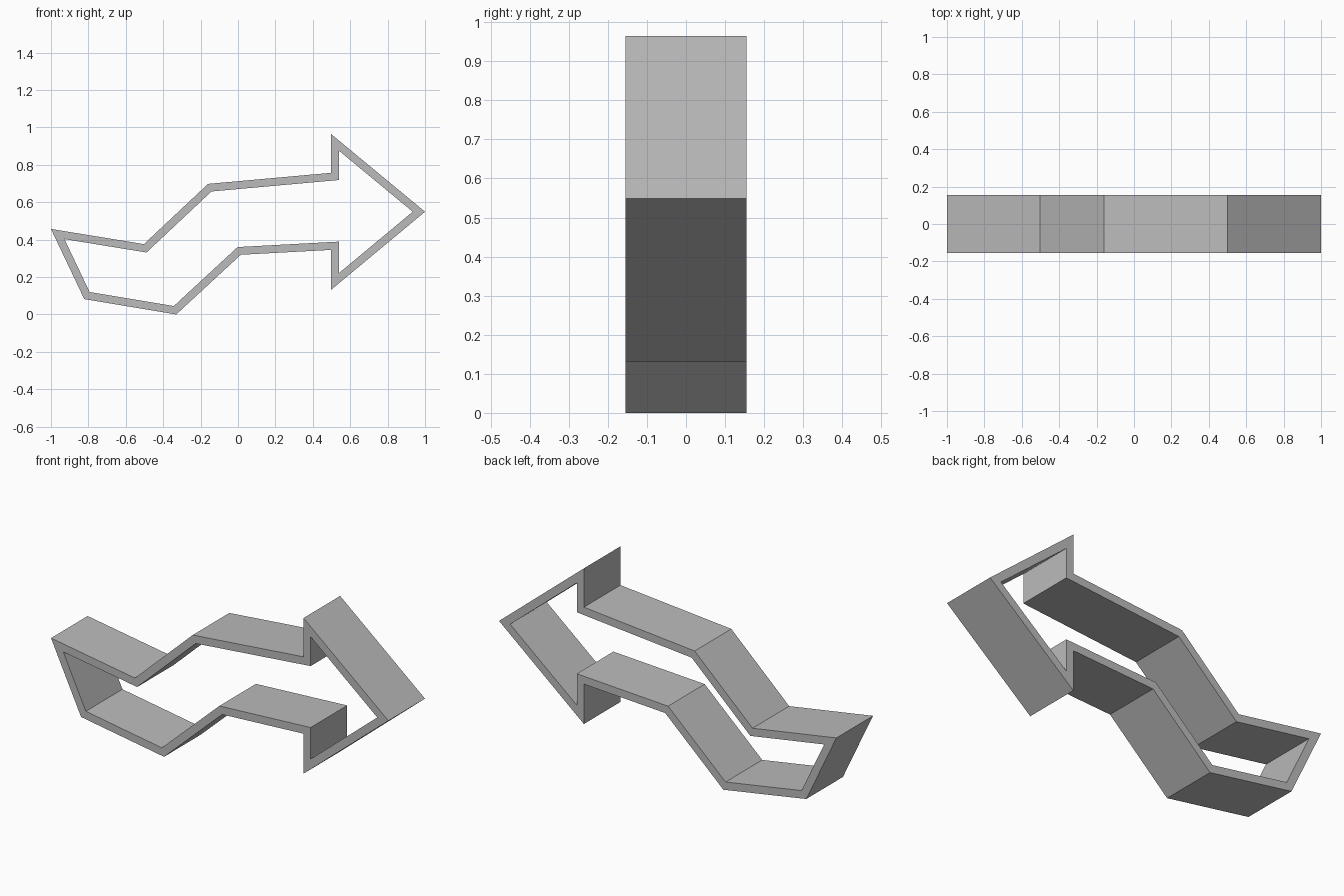
import bpy
import bmesh
from mathutils import Vector

cube = bpy.data.objects.get("Cube")
if cube:
    bpy.data.objects.remove(cube, do_unlink=True)

HALF_DEPTH = 0.155
WALL = 0.042

# Outer arrow outline in x and z, clockwise from the tail's upper tip
outline = [Vector(p) for p in (
    (-1, 0.457), (-0.503, 0.376), (-0.16, 0.698), (0.497, 0.757),
    (0.497, 0.965), (1, 0.549), (0.497, 0.131), (0.497, 0.345),
    (0.015, 0.319), (-0.33, 0), (-0.822, 0.082))]


def inset(points, width):
    """Mitred inward offset of a clockwise loop."""
    result = []
    for i, p in enumerate(points):
        a = (p - points[i - 1]).normalized()
        b = (points[(i + 1) % len(points)] - p).normalized()
        n1, n2 = Vector((a.y, -a.x)), Vector((b.y, -b.x))
        result.append(p + (n1 + n2) * width / (1 + n1.dot(n2)))
    return result


# Flat grey material
grey = bpy.data.materials.new("grey")
grey.use_nodes = True
colour = (0.5, 0.5, 0.5, 1)
grey.diffuse_color = colour
grey.node_tree.nodes["Principled BSDF"].inputs["Base Color"].default_value = colour

# Hollow arrow band: outer and inner loops joined at front and back
bm = bmesh.new()
inner = inset(outline, WALL)
rings = [[bm.verts.new((p.x, y, p.y)) for p in loop]
         for loop, y in ((outline, -HALF_DEPTH), (outline, HALF_DEPTH),
                         (inner, HALF_DEPTH), (inner, -HALF_DEPTH))]
count = len(outline)
for r in range(4):
    a, b = rings[r], rings[(r + 1) % 4]
    for i in range(count):
        j = (i + 1) % count
        bm.faces.new((a[i], a[j], b[j], b[i]))
bmesh.ops.recalc_face_normals(bm, faces=bm.faces)

mesh = bpy.data.meshes.new("arrow_band")
bm.to_mesh(mesh)
bm.free()
mesh.materials.append(grey)
arrow = bpy.data.objects.new("arrow_band", mesh)
bpy.context.collection.objects.link(arrow)
